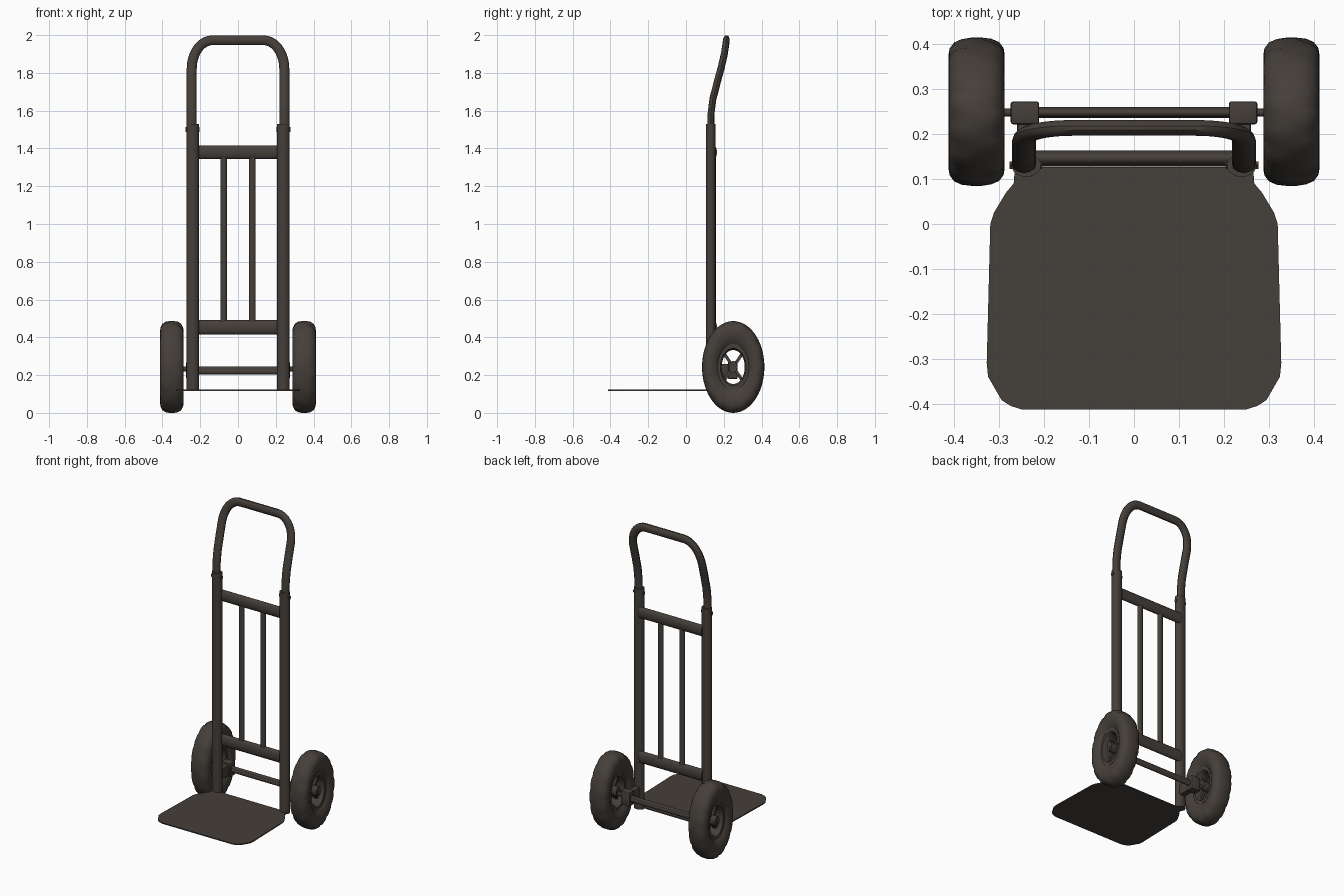
import bpy, bmesh, math
from mathutils import Vector, Matrix

if "Cube" in bpy.data.objects:
    bpy.data.objects.remove(bpy.data.objects["Cube"])

mat = bpy.data.materials.new("dark brown grey")
mat.diffuse_color = (0.06, 0.050, 0.042, 1)
mat.use_nodes = True
mat.node_tree.nodes["Principled BSDF"].inputs["Base Color"].default_value = mat.diffuse_color


def finish(name, bm, angle=40):
    bmesh.ops.recalc_face_normals(bm, faces=bm.faces)
    me = bpy.data.meshes.new(name)
    bm.to_mesh(me)
    bm.free()
    ob = bpy.data.objects.new(name, me)
    bpy.context.collection.objects.link(ob)
    smooth(ob, angle)
    return ob


def smooth(ob, angle=40):
    ob.data.materials.clear()
    ob.data.materials.append(mat)
    bpy.ops.object.select_all(action='DESELECT')
    ob.select_set(True)
    bpy.context.view_layer.objects.active = ob
    bpy.ops.object.shade_smooth_by_angle(angle=math.radians(angle))


def tube(name, axis, start, end, centre, ra, rb, sides=20):
    """Elliptical bar along x or z; centre and radii are the other two axes in order."""
    bm = bmesh.new()
    bmesh.ops.create_cone(bm, cap_ends=True, segments=sides, radius1=1, radius2=1, depth=1)
    for v in bm.verts:
        a, b, t = v.co
        p = start + (t + 0.5) * (end - start)
        a, b = centre[0] + a * ra, centre[1] + b * rb
        v.co = (p, a, b) if axis == 'x' else (a, b, p)
    return finish(name, bm)


def box(name, lo, hi, bevel=0.006):
    bm = bmesh.new()
    bmesh.ops.create_cube(bm, size=1)
    lo, hi = Vector(lo), Vector(hi)
    for v in bm.verts:
        v.co = Vector([lo[i] + (v.co[i] + 0.5) * (hi[i] - lo[i]) for i in range(3)])
    bmesh.ops.bevel(bm, geom=bm.edges[:], offset=bevel, segments=2, affect='EDGES', profile=0.5)
    return finish(name, bm)


def revolve(name, cx, profile, n=60, lugs=()):
    """Closed profile of (x, r) spun round the wheel axis; wheels are taller than deep."""
    bm = bmesh.new()
    rings = []
    for i in range(n):
        a = 2 * math.pi * i / n
        ring = []
        for j, (x, r) in enumerate(profile):
            if j in lugs and i % 4 == (0 if x < 0 else 2):
                r -= 0.03
            ring.append(bm.verts.new((cx + x, 0.25 + 0.165 * r * math.cos(a), 0.243 + 0.243 * r * math.sin(a))))
        rings.append(ring)
    m = len(profile)
    for i in range(n):
        p, q = rings[i], rings[(i + 1) % n]
        for j in range(m):
            bm.faces.new((p[j], p[(j + 1) % m], q[(j + 1) % m], q[j]))
    return finish(name, bm)


# toe plate
half = [(0.25, -0.413), (0.275, -0.405), (0.295, -0.392), (0.325, -0.34), (0.328, -0.31),
        (0.32, 0.0), (0.312, 0.025), (0.285, 0.07), (0.268, 0.09), (0.265, 0.127)]
bm = bmesh.new()
outline = half + [(-x, y) for x, y in reversed(half)]
face = bm.faces.new([bm.verts.new((x, y, 0.117)) for x, y in outline])
ext = bmesh.ops.extrude_face_region(bm, geom=[face])
bmesh.ops.translate(bm, vec=(0, 0, 0.007), verts=[g for g in ext['geom'] if isinstance(g, bmesh.types.BMVert)])
finish("toe_plate", bm, 30)

# bent handle, swept round tube flattened in depth
bends = [(1.46, .131), (1.58, .132), (1.66, .142), (1.75, .165), (1.83, .187), (1.9, .203), (1.973, .214)]


def depth(z):
    for (z0, y0), (z1, y1) in zip(bends, bends[1:]):
        if z <= z1 + 1e-6:
            return y0 + (y1 - y0) * (z - z0) / (z1 - z0)
    return bends[-1][1]


side = [(0.245, z) for z in (1.46, 1.54, 1.58, 1.62, 1.66, 1.70, 1.75, 1.79)]
side += [(0.135 + 0.11 * math.cos(a), 1.823 + 0.15 * math.sin(a))
         for a in [math.pi / 2 * i / 9 for i in range(10)]]
path = side + [(-x, z) for x, z in reversed(side)]
SQ = 0.68
cu = bpy.data.curves.new("handle", 'CURVE')
cu.dimensions = '3D'
cu.bevel_depth = 0.0265
cu.bevel_resolution = 4
cu.use_fill_caps = True
sp = cu.splines.new('POLY')
sp.points.add(len(path) - 1)
for pt, (x, z) in zip(sp.points, path):
    pt.co = (x, depth(z) / SQ, z, 1)
handle = bpy.data.objects.new("handle", cu)
bpy.context.collection.objects.link(handle)
bpy.ops.object.select_all(action='DESELECT')
handle.select_set(True)
bpy.context.view_layer.objects.active = handle
bpy.ops.object.convert(target='MESH')
handle = bpy.context.view_layer.objects.active
handle.data.transform(Matrix.Diagonal((1, SQ, 1, 1)))
smooth(handle)

# cross bars, slats and axle
tube("upper_crossbar", 'x', -0.225, 0.225, (0.146, 1.38), 0.018, 0.036)
tube("lower_crossbar", 'x', -0.225, 0.225, (0.146, 0.453), 0.018, 0.038)
tube("axle_sleeve", 'x', -0.22, 0.22, (0.248, 0.22), 0.0125, 0.016)
tube("axle", 'x', -0.40, 0.40, (0.248, 0.232), 0.009, 0.013)

# tyre and rim profile: offset across the width, radius as a share of the outer radius
tyre = [(-0.034, 0.46), (-0.050, 0.55), (-0.060, 0.66), (-0.0625, 0.77), (-0.060, 0.86), (-0.050, 0.94),
        (-0.033, 0.985), (-0.012, 1.0), (0.012, 1.0), (0.033, 0.985), (0.050, 0.94), (0.060, 0.86),
        (0.0625, 0.77), (0.060, 0.66), (0.050, 0.55), (0.034, 0.46)]
rim = [(-0.042, 0.50), (-0.042, 0.41), (-0.030, 0.37), (0.030, 0.37), (0.042, 0.41), (0.042, 0.50)]

for s, tag in ((-1, "left"), (1, "right")):
    # uprights, slats and handle bolts
    tube(tag + "_upright", 'z', 0.115, 1.53, (s * 0.24, 0.131), 0.033, 0.026)
    tube(tag + "_slat", 'z', 0.44, 1.39, (s * 0.076, 0.146), 0.018, 0.012, 14)
    tube(tag + "_handle_bolt", 'x', s * 0.205, s * 0.277, (0.131, 1.50), 0.01, 0.014, 6)
    # axle bracket
    box(tag + "_axle_bracket", (s * 0.243 - 0.032, 0.222, 0.18), (s * 0.243 + 0.032, 0.273, 0.27))
    box(tag + "_bracket_arm", (s * 0.24 - 0.02, 0.135, 0.19), (s * 0.24 + 0.02, 0.23, 0.26))
    # wheel
    revolve(tag + "_tyre", s * 0.3505, tyre, lugs=(4, 5, 6, 9, 10, 11))
    revolve(tag + "_rim", s * 0.3505, rim)
    tube(tag + "_hub", 'x', s * 0.305, s * 0.397, (0.25, 0.243), 0.022, 0.032)
    # spokes
    bm = bmesh.new()
    for k in range(4):
        c = bmesh.ops.create_cube(bm, size=1)
        a = math.pi / 4 + k * math.pi / 2
        for v in c['verts']:
            r, t = 0.24 + v.co.z * 0.32, v.co.y * 0.085
            y, z = r * math.cos(a) - t * math.sin(a), r * math.sin(a) + t * math.cos(a)
            v.co = (s * 0.3505 + v.co.x * 0.024, 0.25 + 0.165 * y, 0.243 + 0.243 * z)
    finish(tag + "_spokes", bm)
